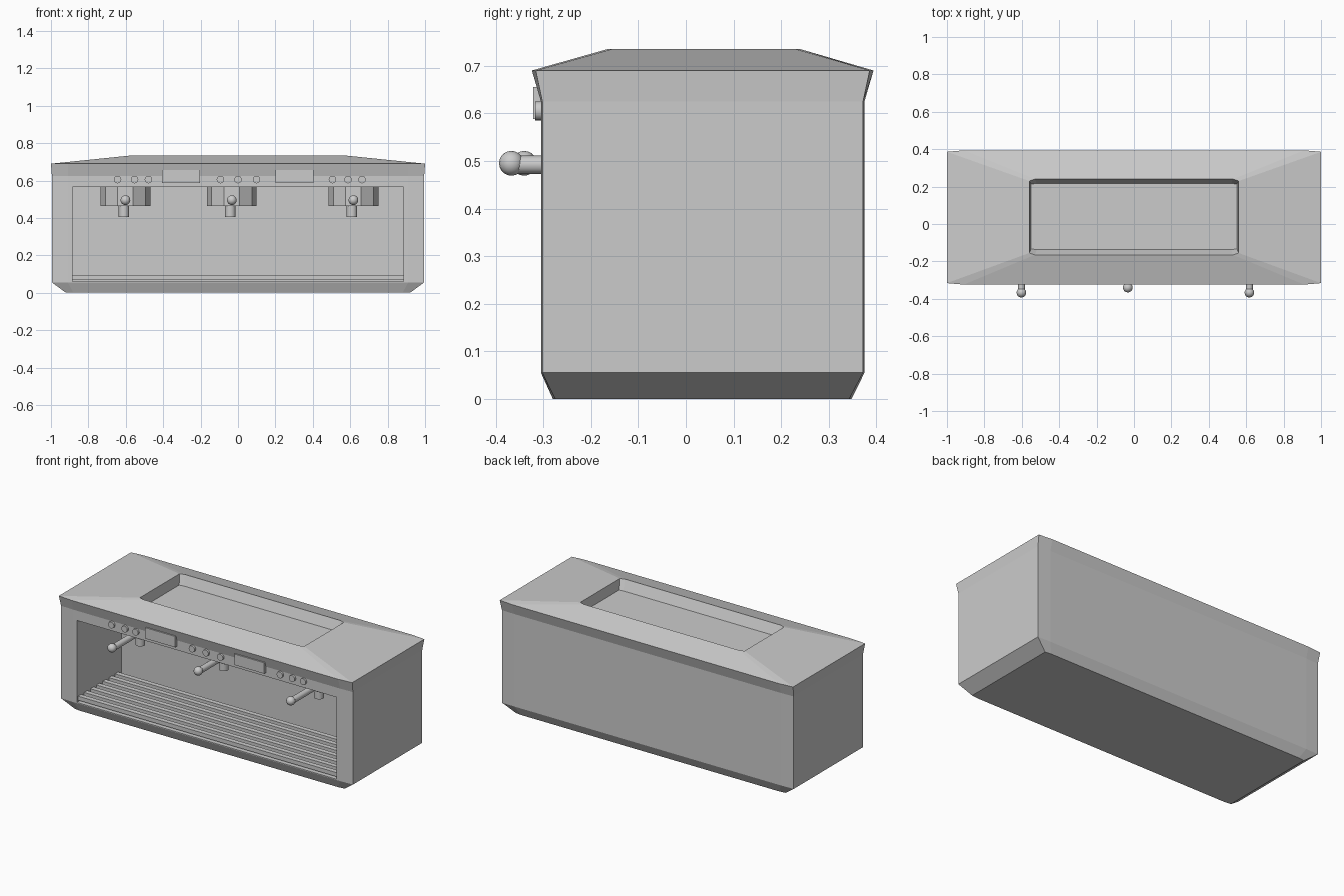
import bpy, bmesh
from math import pi
from mathutils import Matrix, Vector

if "Cube" in bpy.data.objects:
    bpy.data.objects.remove(bpy.data.objects["Cube"])


def finish(name, bm, angle=None):
    bmesh.ops.recalc_face_normals(bm, faces=bm.faces)
    me = bpy.data.meshes.new(name)
    bm.to_mesh(me)
    bm.free()
    ob = bpy.data.objects.new(name, me)
    bpy.context.collection.objects.link(ob)
    if angle:
        bpy.ops.object.select_all(action='DESELECT')
        ob.select_set(True)
        bpy.context.view_layer.objects.active = ob
        bpy.ops.object.shade_smooth_by_angle(angle=angle)
    return ob


def box(name, lo, hi):
    bm = bmesh.new()
    lo, hi = Vector(lo), Vector(hi)
    mat = Matrix.Translation((lo + hi) / 2) @ Matrix.Diagonal((*(hi - lo), 1))
    bmesh.ops.create_cube(bm, size=1, matrix=mat)
    return finish(name, bm)


def add_cyl(bm, a, b, r, sides, spin=0):
    a, b = Vector(a), Vector(b)
    rot = (b - a).to_track_quat('Z', 'Y').to_matrix().to_4x4()
    bmesh.ops.create_cone(bm, cap_ends=True, segments=sides, radius1=r, radius2=r,
                          depth=(b - a).length,
                          matrix=Matrix.Translation((a + b) / 2) @ rot @ Matrix.Rotation(spin, 4, 'Z'))


def cyl(name, a, b, r, sides=16, spin=0, angle=pi / 6):
    bm = bmesh.new()
    add_cyl(bm, a, b, r, sides, spin)
    return finish(name, bm, angle)


# Housing: stacked eight-point rings from the base, over the lip, into the top tray
# (half x at ends, half x of shoulder, front y, back y, end inset in y, z)
RINGS = [
    (0.92, 0.88, -0.28, 0.348, 0.005, 0.0),
    (0.995, 0.91, -0.305, 0.375, 0.003, 0.055),
    (0.995, 0.91, -0.305, 0.375, 0.003, 0.625),
    (1.0, 0.91, -0.324, 0.394, 0.008, 0.69),
    (0.56, 0.53, -0.165, 0.24, 0.01, 0.735),
    (0.55, 0.52, -0.137, 0.217, 0.004, 0.675),
]
bm = bmesh.new()
rings = []
for xe, xs, yf, yb, d, z in RINGS:
    pts = [(-xs, yf), (xs, yf), (xe, yf + d), (xe, yb - d),
           (xs, yb), (-xs, yb), (-xe, yb - d), (-xe, yf + d)]
    rings.append([bm.verts.new((x, y, z)) for x, y in pts])
for lower, upper in zip(rings, rings[1:]):
    for i in range(8):
        j = (i + 1) % 8
        bm.faces.new((lower[i], lower[j], upper[j], upper[i]))
bm.faces.new(rings[0][::-1])
bm.faces.new(rings[-1])
housing = finish("housing", bm)

# Work bay cut into the front
cutter = box("bay_cutter", (-0.885, -0.6, 0.06), (0.885, 0.13, 0.565))
cutter.hide_render = True
cutter.hide_viewport = True
cut = housing.modifiers.new("bay", 'BOOLEAN')
cut.operation = 'DIFFERENCE'
cut.solver = 'EXACT'
cut.object = cutter

# Drip grate bars
for i in range(7):
    y = -0.28 + i * 0.06
    box(f"grate_bar_{i + 1}", (-0.884, y - 0.015, 0.07), (0.884, y + 0.015, 0.095))

# Brew groups: ten-sided head, spout, and handle with ball end
for n, (x, tip) in enumerate([(-0.602, -0.367), (-0.033, -0.34), (0.617, -0.367)], 1):
    cyl(f"group_head_{n}", (x, -0.005, 0.465), (x, -0.005, 0.565), 0.133, 10, pi / 2, 0.1)
    cyl(f"spout_{n}", (x - 0.008, -0.08, 0.405), (x - 0.008, -0.08, 0.47), 0.028)
    bm = bmesh.new()
    add_cyl(bm, (x, -0.08, 0.492), (x, tip, 0.492), 0.019, 16)
    bmesh.ops.create_uvsphere(bm, u_segments=16, v_segments=10, radius=0.026,
                              matrix=Matrix.Translation((x, tip, 0.495)))
    finish(f"handle_{n}", bm, pi / 6)

# Control buttons in three sets of three
for n, x in enumerate([-0.644, -0.553, -0.479, -0.094, 0.0, 0.099, 0.505, 0.588, 0.663], 1):
    cyl(f"button_{n}", (x, -0.29, 0.605), (x, -0.317, 0.605), 0.02)

# Display panels
for n, x in enumerate([-0.305, 0.302], 1):
    box(f"display_{n}", (x - 0.102, -0.322, 0.588), (x + 0.102, -0.29, 0.655))
